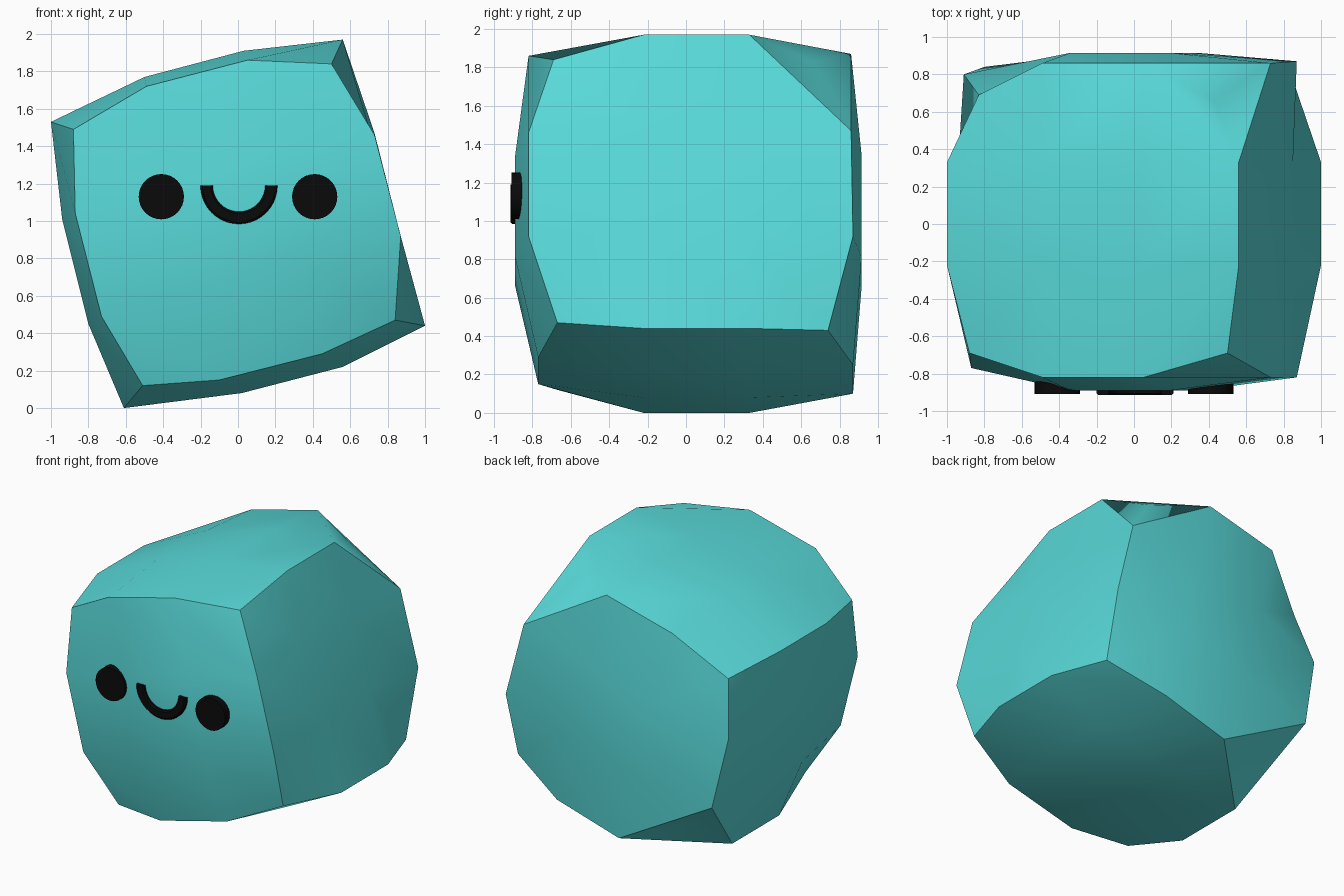
import bpy, bmesh
from math import sin, cos, pi, radians

if "Cube" in bpy.data.objects:
    bpy.data.objects.remove(bpy.data.objects["Cube"])


def material(name, rgb):
    m = bpy.data.materials.new(name)
    m.diffuse_color = (*rgb, 1)
    m.use_nodes = True
    m.node_tree.nodes["Principled BSDF"].inputs["Base Color"].default_value = m.diffuse_color
    return m


def finish(name, bm, mat, angle):
    bmesh.ops.recalc_face_normals(bm, faces=bm.faces[:])
    mesh = bpy.data.meshes.new(name)
    bm.to_mesh(mesh)
    bm.free()
    ob = bpy.data.objects.new(name, mesh)
    bpy.context.collection.objects.link(ob)
    mesh.materials.append(mat)
    bpy.ops.object.select_all(action='DESELECT')
    ob.select_set(True)
    bpy.context.view_layer.objects.active = ob
    bpy.ops.object.shade_smooth_by_angle(angle=radians(angle))
    return ob


teal = material("teal", (0.10, 0.70, 0.70))
black = material("black", (0.003, 0.003, 0.003))

# Cross-sections of the body (x, z), clockwise from the top left corner
front = [(-.88, 1.49), (-.49, 1.72), (.05, 1.86), (.50, 1.84), (.73, 1.46), (.87, .92),
         (.84, .47), (.45, .29), (-.10, .15), (-.51, .12), (-.73, .49), (-.87, 1.04)]
middle = [(-1, 1.53), (-.50, 1.77), (.03, 1.91), (.56, 1.97), (.71, 1.47), (.85, .93),
          (1, .44), (.56, .22), (.02, .08), (-.61, 0), (-.80, .45), (-.94, 1.01)]
back = [(-.83, 1.42), (-.49, 1.73), (.05, 1.87), (.43, 1.83), (.73, 1.47), (.87, .92),
        (.86, .43), (.45, .25), (-.06, .10), (-.43, .22), (-.80, .51), (-.91, 1.04)]
cap = [(-.34, 1.19), (.19, 1.34), (-.19, .66), (.34, .81)]
front_y = [-.69, -.82, -.82, -.69, -.82, -.82, -.67, -.77, -.77, -.67, -.77, -.77]
back_y = [.69, .86, .86, .66, .86, .87, .74, .87, .87, .64, .84, .80]

# Body: loft the sections and close both ends with bulged 3 x 3 grids
bm = bmesh.new()
sections = [(front, front_y), (middle, [-.22] * 12), (middle, [.33] * 12), (back, back_y)]
rings = [[bm.verts.new((x, y, z)) for (x, z), y in zip(pts, ys)] for pts, ys in sections]
for a, b in zip(rings, rings[1:]):
    for i in range(12):
        j = (i + 1) % 12
        bm.faces.new((a[i], a[j], b[j], b[i]))
for r, y in ((rings[0], -.89), (rings[3], .915)):
    c = [bm.verts.new((x, y, z)) for x, z in cap]
    grid = [r[0:4], [r[11], c[0], c[1], r[4]], [r[10], c[2], c[3], r[5]], [r[9], r[8], r[7], r[6]]]
    for i in range(3):
        for j in range(3):
            bm.faces.new((grid[i][j], grid[i][j + 1], grid[i + 1][j + 1], grid[i + 1][j]))
# Two dented back corners fold along the diagonal beside them
for corner in (rings[3][3], rings[3][9]):
    for f in list(corner.link_faces):
        loop = next(l for l in f.loops if l.vert == corner)
        bmesh.utils.face_split(f, loop.link_loop_prev.vert, loop.link_loop_next.vert)
finish("body", bm, teal, 40)

# Eyes: flat discs set into the front
for side, x in (("left", -.41), ("right", .41)):
    bm = bmesh.new()
    ring = [bm.verts.new((x + .121 * cos(2 * pi * k / 32), -.91, 1.13 + .121 * sin(2 * pi * k / 32)))
            for k in range(32)]
    f = bm.faces.new(ring)
    ext = bmesh.ops.extrude_face_region(bm, geom=[f], use_keep_orig=True)
    bmesh.ops.translate(bm, vec=(0, .11, 0), verts=[v for v in ext["geom"] if isinstance(v, bmesh.types.BMVert)])
    finish("eye_" + side, bm, black, 30)

# Mouth: half ring with a softened front rim
section = [(.14, -.80), (.14, -.905), (.15, -.915), (.195, -.915), (.206, -.905), (.206, -.80)]
bm = bmesh.new()
rows = []
for k in range(21):
    t = pi + pi * k / 20
    rows.append([bm.verts.new((.005 + r * cos(t), y, 1.19 + r * sin(t))) for r, y in section])
for a, b in zip(rows, rows[1:]):
    for i in range(6):
        j = (i + 1) % 6
        bm.faces.new((a[i], a[j], b[j], b[i]))
bm.faces.new(rows[0])
bm.faces.new(rows[-1])
finish("mouth", bm, black, 30)
